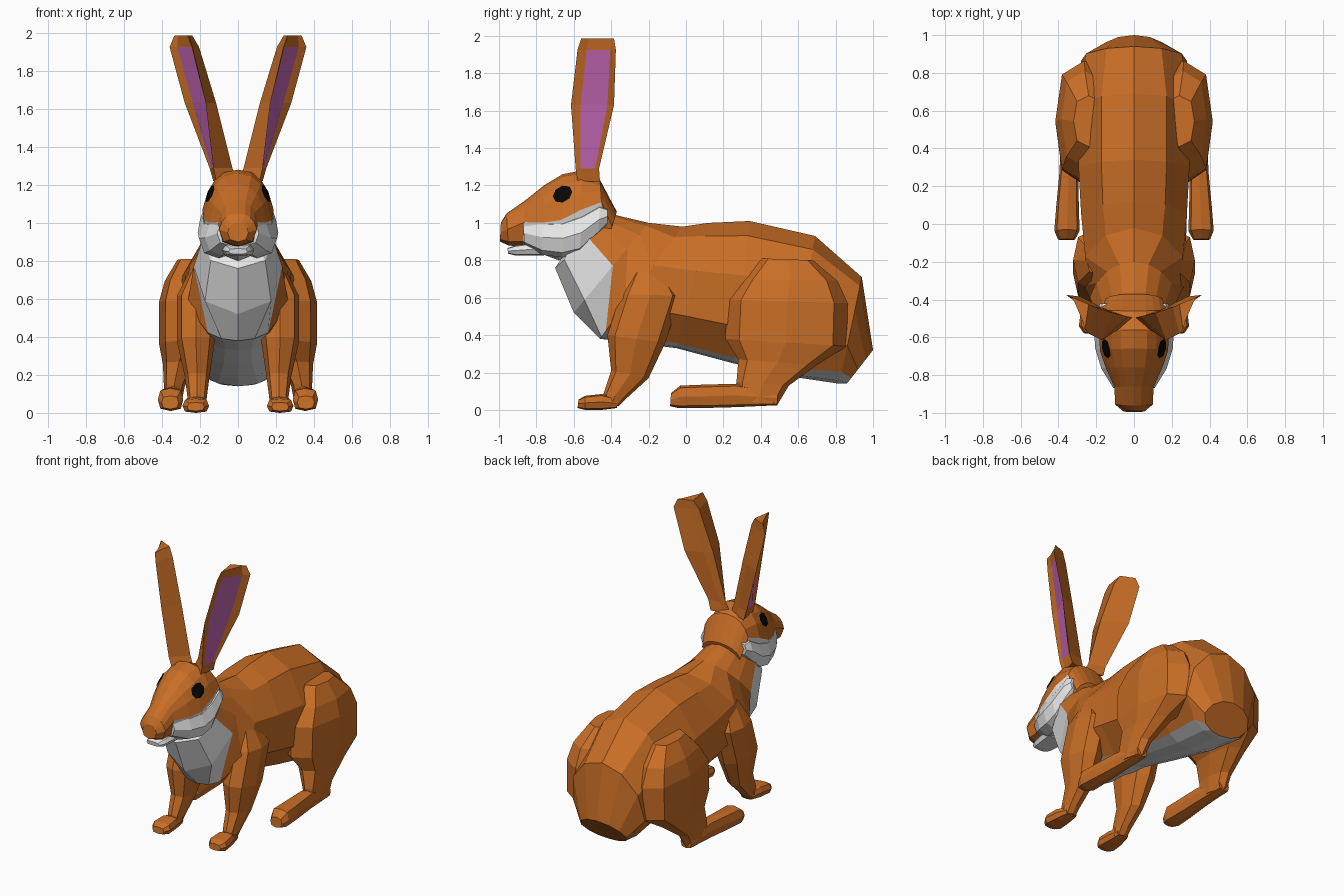
import bpy, bmesh
from math import sin, cos, pi, radians
from mathutils import Vector
from mathutils.bvhtree import BVHTree

if "Cube" in bpy.data.objects:
    bpy.data.objects.remove(bpy.data.objects["Cube"], do_unlink=True)


def material(name, rgb):
    m = bpy.data.materials.new(name)
    m.use_nodes = True
    m.diffuse_color = (*rgb, 1)
    m.node_tree.nodes["Principled BSDF"].inputs["Base Color"].default_value = (*rgb, 1)
    return m


FUR = material("orange fur", (0.58, 0.155, 0.019))
WHITE = material("white fur", (0.80, 0.80, 0.80))
PINK = material("inner ear purple", (0.57, 0.14, 0.48))
BLACK = material("eye black", (0.002, 0.002, 0.002))


def power(v, p):
    return (1 if v >= 0 else -1) * abs(v) ** p


def oval(top, low, width, cx=0.0, split=90, upper=2, p=0.8, taper=0.0):
    """Oval from a low to a top (y, z) point, with an edge at the split angle."""
    side = [0, split / 2] + [split + (180 - split) * k / upper for k in range(upper + 1)]
    top, low = Vector((0, *top)), Vector((0, *low))
    mid, half = (top + low) / 2, (top - low) / 2

    def point(deg, sign):
        a = radians(deg)
        up = power(-cos(a), p)
        x = sign * width * power(sin(a), p) * (1 - taper * max(0, up))
        return mid + half * up + Vector((cx + x, 0, 0))
    return [point(d, 1) for d in side] + [point(d, -1) for d in side[-2:0:-1]]


def loft(name, rings, mats, paint=lambda i, j, n: 0, mirror=False):
    """Skin the rings, cap both ends and paint faces by ring and side number."""
    bm = bmesh.new()
    rows = [[bm.verts.new(p) for p in ring] for ring in rings]
    n = len(rows[0])
    for i in range(len(rows) - 1):
        for j in range(n):
            k = (j + 1) % n
            f = bm.faces.new((rows[i][j], rows[i][k], rows[i + 1][k], rows[i + 1][j]))
            f.material_index = paint(i, j, n)
    bm.faces.new(rows[0])
    bm.faces.new(rows[-1][::-1])
    bmesh.ops.recalc_face_normals(bm, faces=bm.faces)
    return finish(name, bm, mats, mirror)


def finish(name, bm, mats, mirror):
    me = bpy.data.meshes.new(name)
    bm.to_mesh(me)
    bm.free()
    for m in mats:
        me.materials.append(m)
    ob = bpy.data.objects.new(name, me)
    bpy.context.collection.objects.link(ob)
    if mirror:
        ob.modifiers.new("Mirror", 'MIRROR')
    return ob


def underside(first, last):
    return lambda i, j, n: int(first <= i < last and (j < 2 or j >= n - 2))


# Body: top point, low point, half width, angle where the white ends
body = [
    ((-.46, 1.12), (-.64, .85), .14, 90),
    ((-.37, 1.04), (-.70, .76), .19, 95),
    ((-.20, 1.0), (-.60, .52), .235, 92),
    ((-.02, .98), (-.46, .38), .285, 32),
    ((.12, 1.0), (-.05, .33), .30, 24),
    ((.34, 1.01), (.25, .25), .315, 24),
    ((.69, .93), (.55, .18), .325, 30),
    ((.94, .71), (.82, .14), .29, 40),
    ((1.0, .32), (.86, .14), .18, 50),
]
loft("body", [oval(t, l, w, split=s, upper=4, p=.92, taper=.2) for t, l, w, s in body],
     [FUR, WHITE], underside(0, 8))

# Head with a white underside
head_rings = [
    ((-.99, 1.0), (-.995, .90), .055, 90),
    ((-.96, 1.05), (-.95, .88), .10, 90),
    ((-.86, 1.12), (-.87, .87), .105, 92),
    ((-.76, 1.20), (-.76, .83), .15, 88),
    ((-.66, 1.26), (-.68, .80), .18, 88),
    ((-.56, 1.28), (-.56, .83), .19, 92),
    ((-.46, 1.23), (-.44, .93), .18, 98),
    ((-.37, 1.06), (-.42, .90), .15, 90),
]
head = loft("head", [oval(t, l, w, split=s, upper=4, taper=.2) for t, l, w, s in head_rings],
            [FUR, WHITE], underside(2, 6))

# Puffed cheeks: top point, low point, half width, x centre
cheeks = [
    ((-.87, 1.01), (-.865, .88), .07, .04),
    ((-.76, 1.015), (-.77, .83), .095, .078),
    ((-.66, 1.02), (-.66, .815), .105, .10),
    ((-.55, 1.06), (-.57, .835), .105, .107),
    ((-.46, 1.105), (-.47, .93), .085, .115),
    ((-.42, 1.08), (-.42, .99), .055, .125),
]
loft("cheeks", [oval(*r, p=.85) for r in cheeks], [WHITE], mirror=True)

# Lower jaw
jaw = [((-.955, .865), (-.95, .835), .05), ((-.91, .88), (-.91, .825), .07),
       ((-.78, .90), (-.76, .825), .09)]
loft("lower_jaw", [oval(*r, p=.6) for r in jaw], [WHITE])

# Eyes: thin plates wrapped on the head
tree = BVHTree.FromPolygons([v.co for v in head.data.vertices],
                            [p.vertices for p in head.data.polygons])
bm = bmesh.new()


def on_head(r, k):
    a = k * pi / 4
    y, z = -.66 + .052 * r * cos(a), 1.15 + r * (.045 * sin(a) + .012 * cos(a))
    hit = tree.ray_cast(Vector((1, y, z)), Vector((-1, 0, 0)))[0]
    return bm.verts.new(hit + Vector((.007, 0, .004)))


hub = on_head(0, 0)
inner, outer = [[on_head(r, k) for k in range(8)] for r in (.5, 1)]
for k in range(8):
    m = (k + 1) % 8
    bm.faces.new((hub, inner[k], inner[m]))
    bm.faces.new((inner[k], outer[k], outer[m], inner[m]))
finish("eyes", bm, [BLACK], True)


# Ears: front rim, hollow outer face, back rim, inner ridge
def ear_ring(z, front, back, ridge, hollow):
    f, b, r = (Vector((*p, z)) for p in (front, back, ridge))
    dip = (r - (f + b) / 2) * hollow
    return [f, f.lerp(b, .2) + dip, f.lerp(b, .82) + dip, b, r.lerp(b, .4) + (r - b) * .05, r]


ears = [
    (1.22, (.115, -.58), (.13, -.46), (.0, -.50), .05),
    (1.29, (.13, -.59), (.15, -.465), (.03, -.49), .05),
    (1.63, (.17, -.615), (.28, -.385), (.115, -.47), .2),
    (1.925, (.24, -.58), (.36, -.375), (.205, -.44), .2),
    (1.985, (.26, -.56), (.335, -.385), (.24, -.425), .1),
]
loft("ears", [ear_ring(*e) for e in ears], [FUR, PINK],
     lambda i, j, n: int(j == 1 and i in (1, 2)), True)

# Limbs: front point, back point, half width, x centre
front_leg = [
    ((-.27, .76), (-.12, .75), .06, .19),
    ((-.35, .62), (-.03, .61), .10, .222),
    ((-.42, .40), (-.11, .36), .10, .222),
    ((-.40, .21), (-.20, .17), .065, .215),
    ((-.44, .09), (-.32, .06), .05, .215),
    ((-.44, .02), (-.36, .02), .045, .215),
]
front_paw = [
    ((-.575, .055), (-.58, .01), .045, .222),
    ((-.54, .075), (-.54, 0), .07, .222),
    ((-.45, .085), (-.45, 0), .06, .22),
    ((-.37, .06), (-.37, .01), .045, .215),
]
hind_leg = [
    ((.41, .81), (.68, .80), .08, .24),
    ((.30, .70), (.81, .69), .125, .26),
    ((.22, .59), (.865, .57), .155, .262),
    ((.21, .38), (.86, .34), .145, .27),
    ((.28, .27), (.70, .24), .085, .31),
    ((.27, .15), (.55, .13), .055, .335),
    ((.28, .05), (.49, .03), .045, .345),
]
hind_foot = [
    ((-.08, .09), (-.085, .02), .045, .357),
    ((-.03, .13), (-.04, .01), .067, .355),
    ((.09, .135), (.09, .01), .06, .352),
    ((.27, .14), (.27, .015), .05, .345),
    ((.49, .10), (.49, .025), .042, .343),
]
for name, rings, p in (("front_legs", front_leg, .85), ("front_paws", front_paw, .6),
                       ("hind_legs", hind_leg, .75), ("hind_feet", hind_foot, .65)):
    loft(name, [oval(*r, p=p) for r in rings], [FUR], mirror=True)
